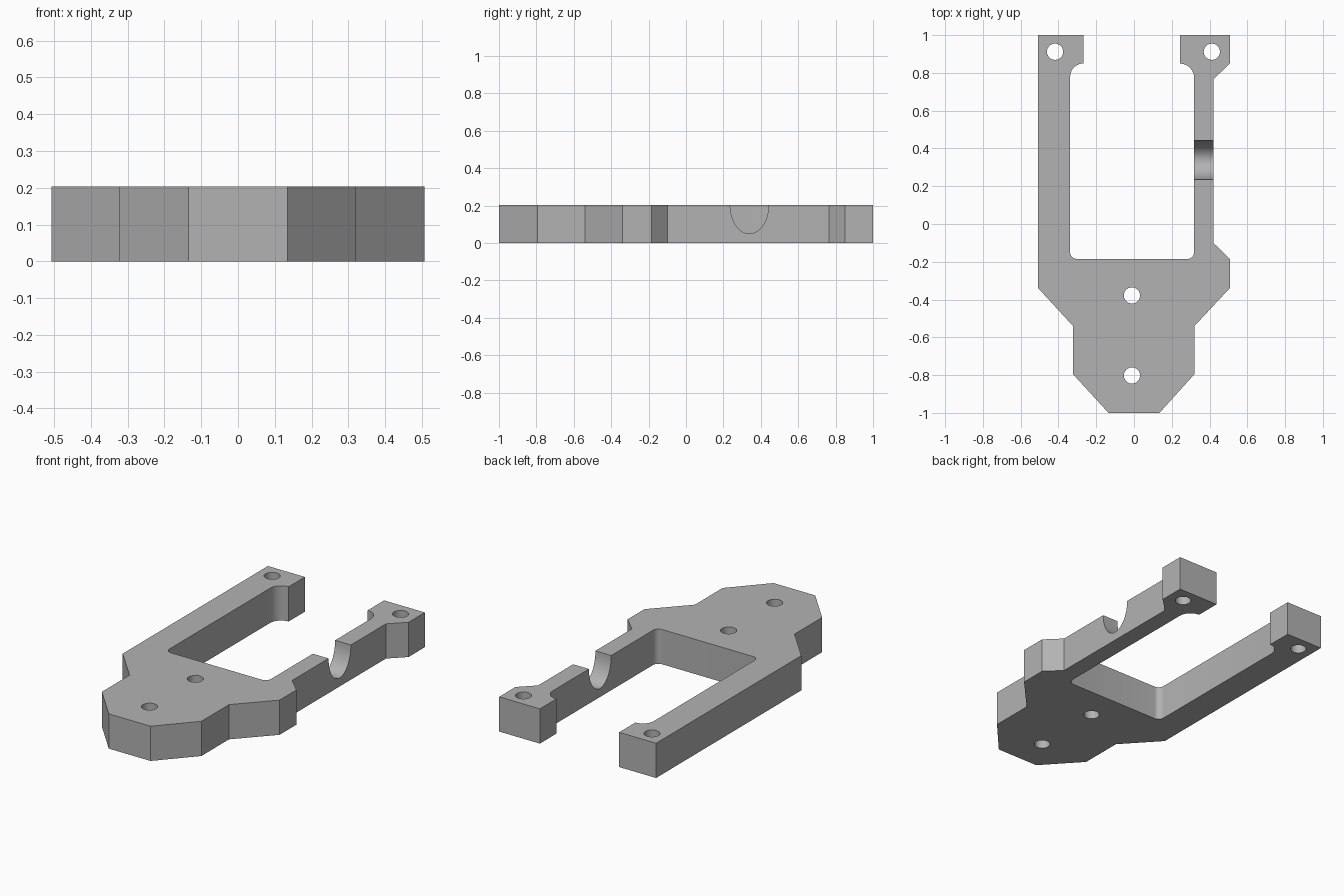
import bpy
import bmesh
from math import cos, sin, radians
from mathutils import Matrix

default = bpy.data.objects.get("Cube")
if default:
    bpy.data.objects.remove(default, do_unlink=True)

HEIGHT = 0.203

grey = bpy.data.materials.new("plain grey")
grey.use_nodes = True
colour = (0.45, 0.45, 0.45, 1)
grey.diffuse_color = colour
grey.node_tree.nodes["Principled BSDF"].inputs["Base Color"].default_value = colour


def arc(cx, cy, r, start, end, steps=8):
    """Points of a rounded corner, angles in degrees."""
    angles = [radians(start + (end - start) * i / steps) for i in range(steps + 1)]
    return [(cx + r * cos(a), cy + r * sin(a)) for a in angles]


def add_object(name, bm):
    mesh = bpy.data.meshes.new(name)
    bmesh.ops.recalc_face_normals(bm, faces=bm.faces)
    bm.to_mesh(mesh)
    bm.free()
    mesh.materials.append(grey)
    obj = bpy.data.objects.new(name, mesh)
    bpy.context.collection.objects.link(obj)
    return obj


def cylinder_cutter(name, matrix, segments):
    """Unit cylinder placed by a matrix, hidden from renders."""
    bm = bmesh.new()
    bmesh.ops.create_cone(bm, cap_ends=True, segments=segments,
                          radius1=1, radius2=1, depth=1, matrix=matrix)
    cutter = add_object(name, bm)
    cutter.hide_render = True
    return cutter


# Plate outline: nose, right arm, fork opening, left arm
outline = [(-0.135, -1), (0.135, -1), (0.32, -0.795), (0.32, -0.54),
           (0.507, -0.34), (0.507, -0.185), (0.42, -0.1), (0.42, 0.765),
           (0.507, 0.85), (0.507, 1), (0.244, 1)]
outline += arc(0.244, 0.775, 0.074, 90, 0)
outline += arc(0.283, -0.15, 0.035, 0, -90)
outline += arc(-0.303, -0.15, 0.035, -90, -180)
outline += arc(-0.268, 0.78, 0.07, 180, 90)
outline[11:12] = [(0.244, 0.849)]
outline += [(-0.268, 1), (-0.507, 1), (-0.507, -0.34),
            (-0.323, -0.54), (-0.323, -0.795)]

bm = bmesh.new()
base = bm.faces.new([bm.verts.new((x, y, 0)) for x, y in outline])
extruded = bmesh.ops.extrude_face_region(bm, geom=[base], use_keep_orig=True)
top_verts = [v for v in extruded["geom"] if isinstance(v, bmesh.types.BMVert)]
bmesh.ops.translate(bm, verts=top_verts, vec=(0, 0, HEIGHT))
plate = add_object("fork_plate", bm)

# Screw holes
cutters = []
for x, y in [(-0.418, 0.912), (0.412, 0.912), (-0.011, -0.378), (-0.011, -0.802)]:
    place = Matrix.Translation((x, y, HEIGHT / 2)) @ Matrix.Diagonal((0.043, 0.043, 1, 1))
    cutters.append(cylinder_cutter("screw_hole_cutter", place, 32))

# Oval groove across the right arm
place = (Matrix.Translation((0.37, 0.339, HEIGHT))
         @ Matrix.Diagonal((0.2, 0.103, 0.153, 1))
         @ Matrix.Rotation(radians(90), 4, "Y"))
cutters.append(cylinder_cutter("groove_cutter", place, 48))

bpy.ops.object.select_all(action="DESELECT")
bpy.context.view_layer.objects.active = plate
plate.select_set(True)
for cutter in cutters:
    cut = plate.modifiers.new("cut", "BOOLEAN")
    cut.operation = "DIFFERENCE"
    cut.solver = "EXACT"
    cut.object = cutter
    bpy.ops.object.modifier_apply(modifier=cut.name)
    bpy.data.objects.remove(cutter, do_unlink=True)

bpy.ops.object.shade_smooth_by_angle(angle=radians(30))
